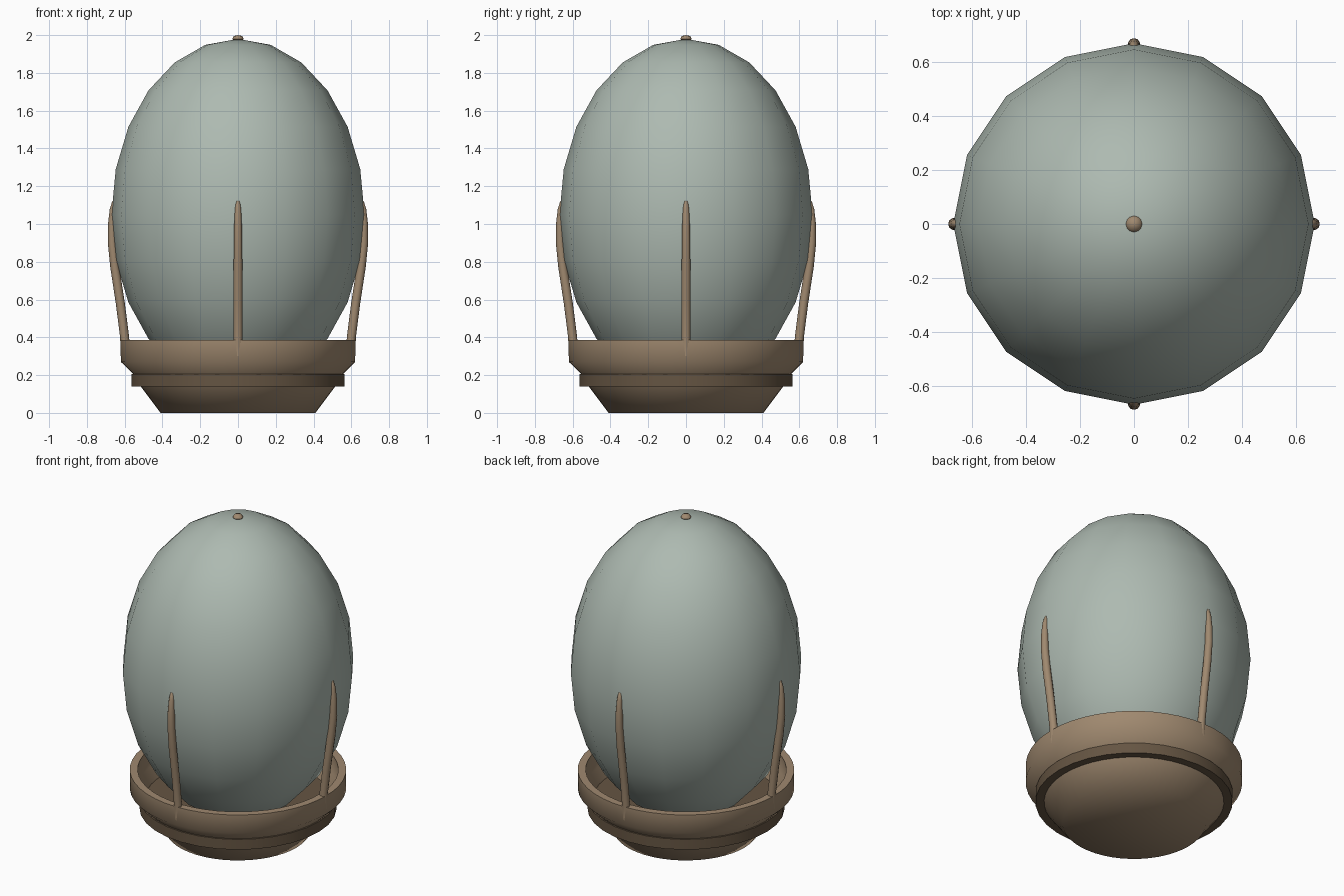
import bpy, math
from mathutils import Vector

if "Cube" in bpy.data.objects:
    bpy.data.objects.remove(bpy.data.objects["Cube"])


def material(name, color):
    m = bpy.data.materials.new(name)
    m.diffuse_color = (*color, 1)
    m.use_nodes = True
    m.node_tree.nodes["Principled BSDF"].inputs["Base Color"].default_value = m.diffuse_color
    return m


SHELL = material("pale sage", (0.42, 0.49, 0.44))
WOOD = material("warm brown", (0.35, 0.25, 0.16))
DARK = material("dark brown", (0.13, 0.09, 0.055))


def lathe(name, profile, segments, mat, angle=30, closed=False):
    """Spin a (radius, height) profile round the z axis."""
    verts, rings, faces = [], [], []
    for r, z in profile:
        n = 1 if r == 0 else segments
        rings.append([len(verts) + i for i in range(n)])
        verts += [(r * math.cos(math.tau * i / segments),
                   r * math.sin(math.tau * i / segments), z) for i in range(n)]
    pairs = list(zip(rings, rings[1:])) + ([(rings[-1], rings[0])] if closed else [])
    for a, b in pairs:
        for i in range(segments):
            j = (i + 1) % segments
            f = [a[i % len(a)], a[j % len(a)], b[j % len(b)], b[i % len(b)]]
            faces.append(list(dict.fromkeys(f)))
    return finish(name, verts, faces, mat, angle)


def finish(name, verts, faces, mat, angle):
    mesh = bpy.data.meshes.new(name)
    mesh.from_pydata(verts, [], faces)
    mesh.materials.append(mat)
    ob = bpy.data.objects.new(name, mesh)
    bpy.context.collection.objects.link(ob)
    bpy.ops.object.select_all(action='DESELECT')
    ob.select_set(True)
    bpy.context.view_layer.objects.active = ob
    bpy.ops.object.shade_smooth_by_angle(angle=math.radians(angle))
    return ob


# Egg: stretched ball, 16 sides and 12 bands
steps = 12
egg = [(0 if k in (0, steps) else 0.67 * math.sin(math.pi * k / steps),
        1.05 - 0.93 * math.cos(math.pi * k / steps)) for k in range(steps + 1)]
lathe("egg", egg, 16, SHELL, 60)

# Stand: foot, dark collar and open rim
lathe("foot", [(0, 0), (0.41, 0), (0.515, 0.14), (0, 0.14)], 48, WOOD, 60)
lathe("collar", [(0, 0.14), (0.565, 0.14), (0.565, 0.205), (0, 0.205)], 32, DARK)
lathe("rim", [(0.53, 0.18), (0.62, 0.27), (0.62, 0.385), (0.575, 0.385),
              (0.575, 0.27), (0.53, 0.21)], 48, WOOD, 50, closed=True)

# Four tapering prongs hugging the egg: (distance out, height, thickness)
path = [(0.597, 0.30, 0.024), (0.600, 0.40, 0.024), (0.623, 0.58, 0.024),
        (0.652, 0.77, 0.024), (0.666, 0.90, 0.023), (0.667, 1.00, 0.021),
        (0.662, 1.08, 0.017), (0.656, 1.12, 0.010), (0.655, 1.13, 0.0)]
SIDES = 10
for q in range(4):
    out = Vector((math.cos(q * math.pi / 2), math.sin(q * math.pi / 2), 0))
    side = Vector((-out.y, out.x, 0))
    verts, faces = [], []
    for r, z, t in path:
        for i in range(SIDES):
            a = math.tau * i / SIDES
            verts.append(out * (r + t * math.cos(a)) + side * t * math.sin(a) + Vector((0, 0, z)))
    for k in range(len(path) - 1):
        for i in range(SIDES):
            j = (i + 1) % SIDES
            faces.append([k * SIDES + i, k * SIDES + j, (k + 1) * SIDES + j, (k + 1) * SIDES + i])
    finish(f"prong_{q + 1}", verts, faces, WOOD, 60)

# Small knob on top of the egg
knob = [(0, 1.965), (0.02, 1.968), (0.03, 1.98), (0.022, 1.995), (0, 2.0)]
lathe("knob", knob, 12, WOOD, 60)
